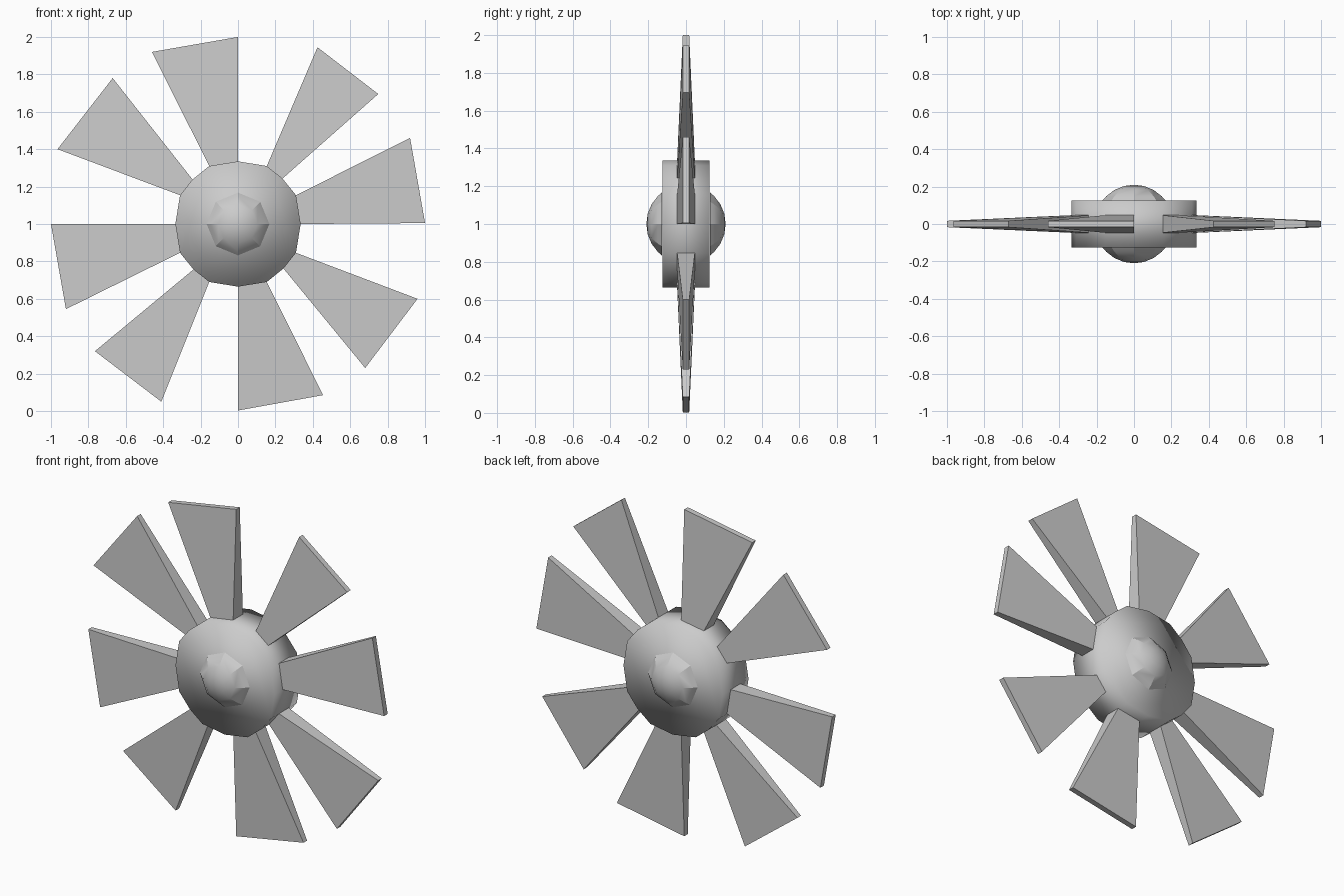
import bpy, bmesh, math

if "Cube" in bpy.data.objects:
    bpy.data.objects.remove(bpy.data.objects["Cube"])

CZ = 1.0  # height of the wheel axis


def make_object(name, bm, smooth_angle=None):
    bmesh.ops.recalc_face_normals(bm, faces=bm.faces)
    me = bpy.data.meshes.new(name)
    bm.to_mesh(me)
    bm.free()
    ob = bpy.data.objects.new(name, me)
    bpy.context.collection.objects.link(ob)
    if smooth_angle:
        bpy.ops.object.select_all(action='DESELECT')
        ob.select_set(True)
        bpy.context.view_layer.objects.active = ob
        bpy.ops.object.shade_smooth_by_angle(angle=math.radians(smooth_angle))
    return ob


def skin(bm, rings):
    """Join consecutive closed loops of points with quads."""
    loops = [[bm.verts.new(p) for p in ring] for ring in rings]
    for a, b in zip(loops, loops[1:]):
        n = len(a)
        for i in range(n):
            bm.faces.new((a[i], a[(i + 1) % n], b[(i + 1) % n], b[i]))
    return loops


# Hub outline: one quadrant of (x, z offset), turned four times
quadrant = [(0, .335), (.154, .31), (.238, .243), (.31, .154)]
outline = []
for q in range(4):
    for x, z in quadrant:
        for _ in range(q):
            x, z = z, -x
        outline.append((x, z))

# Hub drum
bm = bmesh.new()
loops = skin(bm, [[(x, y, CZ + z) for x, z in outline] for y in (-.125, .125)])
for loop in loops:
    bm.faces.new(loop)
hub = make_object("hub", bm, 100)

# Eight-sided axle caps, front and back, rounded like a sphere
R = .21
for name, s in (("front_cap", -1), ("back_cap", 1)):
    bm = bmesh.new()
    rings = []
    for deg in (53, 45, 30, 15):
        t = math.radians(deg)
        rings.append([(R * math.sin(t) * math.sin(k * math.pi / 4),
                       s * R * math.cos(t),
                       CZ + R * math.sin(t) * math.cos(k * math.pi / 4))
                      for k in range(8)])
    last = skin(bm, rings)[-1]
    tip = bm.verts.new((0, s * R, CZ))
    for i in range(8):
        bm.faces.new((last[i], last[(i + 1) % 8], tip))
    make_object(name, bm, 25)

# Blade tips: the two outer corners (x, z offset), with hub corners as root
blades = [
    ((-.46, .92), (0, 1), 15, 0),
    ((.425, .945), (.75, .695), 1, 2),
    ((.92, .46), (1, .005), 3, 4),
    ((.96, -.40), (.68, -.77), 5, 6),
    ((.455, -.915), (0, -.997), 7, 8),
    ((-.41, -.95), (-.765, -.68), 9, 10),
    ((-.92, -.455), (-1, 0), 11, 12),
    ((-.965, .40), (-.67, .78), 13, 14),
]
for n, (t0, t1, i, j) in enumerate(blades):
    bm = bmesh.new()

    def section(a, b, h):
        return [(a[0], -h, CZ + a[1]), (b[0], -h, CZ + b[1]),
                (b[0], h, CZ + b[1]), (a[0], h, CZ + a[1])]

    root, end = skin(bm, [section(outline[i], outline[j], .047),
                          section(t0, t1, .017)])
    bm.faces.new(root)
    bm.faces.new(end)
    make_object(f"blade_{n + 1}", bm)
